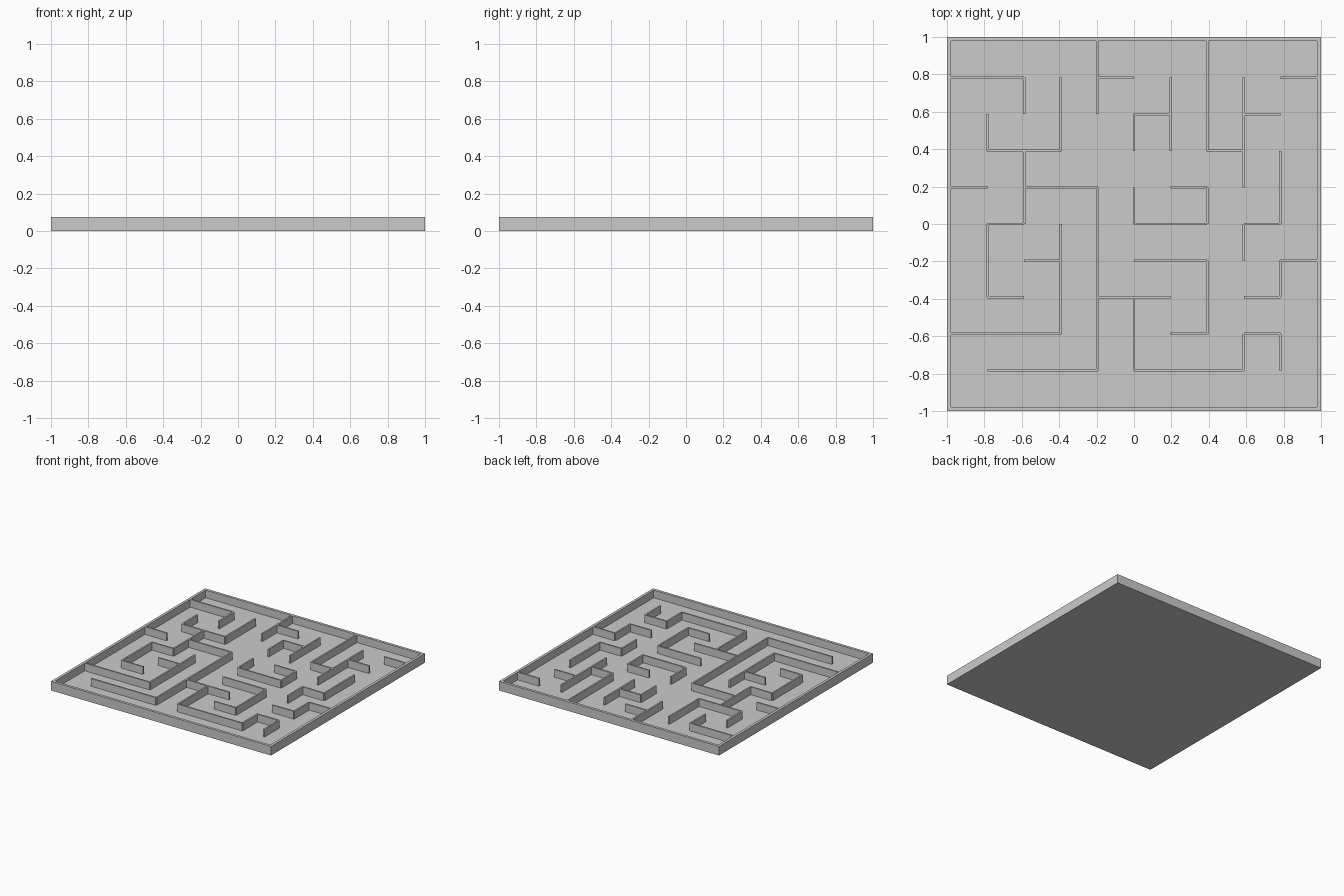
import bpy, bmesh
from mathutils import Matrix, Vector

if "Cube" in bpy.data.objects:
    bpy.data.objects.remove(bpy.data.objects["Cube"])

BASE, TOP = 0.012, 0.075      # floor thickness, wall top
RIM, WALL = 0.022, 0.013      # outer and inner wall thickness
CELL = (1 - RIM) / 5          # maze grid pitch


def make_boxes(name, boxes):
    """One object from a list of (min corner, max corner) boxes."""
    bm = bmesh.new()
    for lo, hi in boxes:
        lo, hi = Vector(lo), Vector(hi)
        mat = Matrix.Translation((lo + hi) / 2) @ Matrix.Diagonal((*(hi - lo), 1))
        bmesh.ops.create_cube(bm, size=1, matrix=mat)
    me = bpy.data.meshes.new(name)
    bm.to_mesh(me)
    bm.free()
    ob = bpy.data.objects.new(name, me)
    bpy.context.collection.objects.link(ob)
    return ob


# Floor plate
make_boxes("floor", [((-1, -1, 0), (1, 1, BASE))])

# Outer rim: front and back run full width, sides fit between
i = 1 - RIM
make_boxes("front_rim", [((-1, -1, BASE), (1, -i, TOP))])
make_boxes("back_rim", [((-1, i, BASE), (1, 1, TOP))])
make_boxes("left_rim", [((-1, -i, BASE), (-i, i, TOP))])
make_boxes("right_rim", [((i, -i, BASE), (1, i, TOP))])

# Maze walls: grid line -> (start, end) runs in cells from the centre
ROWS = {
    4: [(-5, -3), (-1, 0), (4, 5)],
    3: [(0, 1), (3, 4)],
    2: [(-4, -2), (2, 3)],
    1: [(-5, -4), (-3, -1), (1, 2)],
    0: [(-4, -3), (0, 2), (3, 4)],
    -1: [(-3, -2), (0, 2), (4, 5)],
    -2: [(-4, -3), (-1, 1), (3, 4)],
    -3: [(-5, -2), (1, 2), (3, 4)],
    -4: [(-4, -1), (0, 3)],
}
COLUMNS = {
    -4: [(2, 3), (-2, 0)],
    -3: [(3, 4), (0, 2)],
    -2: [(2, 4), (-3, 0)],
    -1: [(3, 5), (-4, 1)],
    0: [(2, 3), (0, 1), (-4, -2)],
    1: [(2, 4)],
    2: [(2, 5), (0, 1), (-3, -1)],
    3: [(1, 4), (-1, 0), (-4, -3)],
    4: [(0, 2), (-2, -1), (-4, -3)],
}


def wall_boxes(lines, along_x):
    boxes, h = [], WALL / 2
    for line, runs in lines.items():
        c = line * CELL
        for start, end in runs:
            for k in range(start, end):
                a, b = k * CELL, (k + 1) * CELL
                if along_x:
                    boxes.append(((a, c - h, BASE), (b, c + h, TOP)))
                else:
                    boxes.append(((c - h, a, BASE), (c + h, b, TOP)))
    return boxes


make_boxes("maze_walls_across", wall_boxes(ROWS, True))
make_boxes("maze_walls_lengthwise", wall_boxes(COLUMNS, False))
